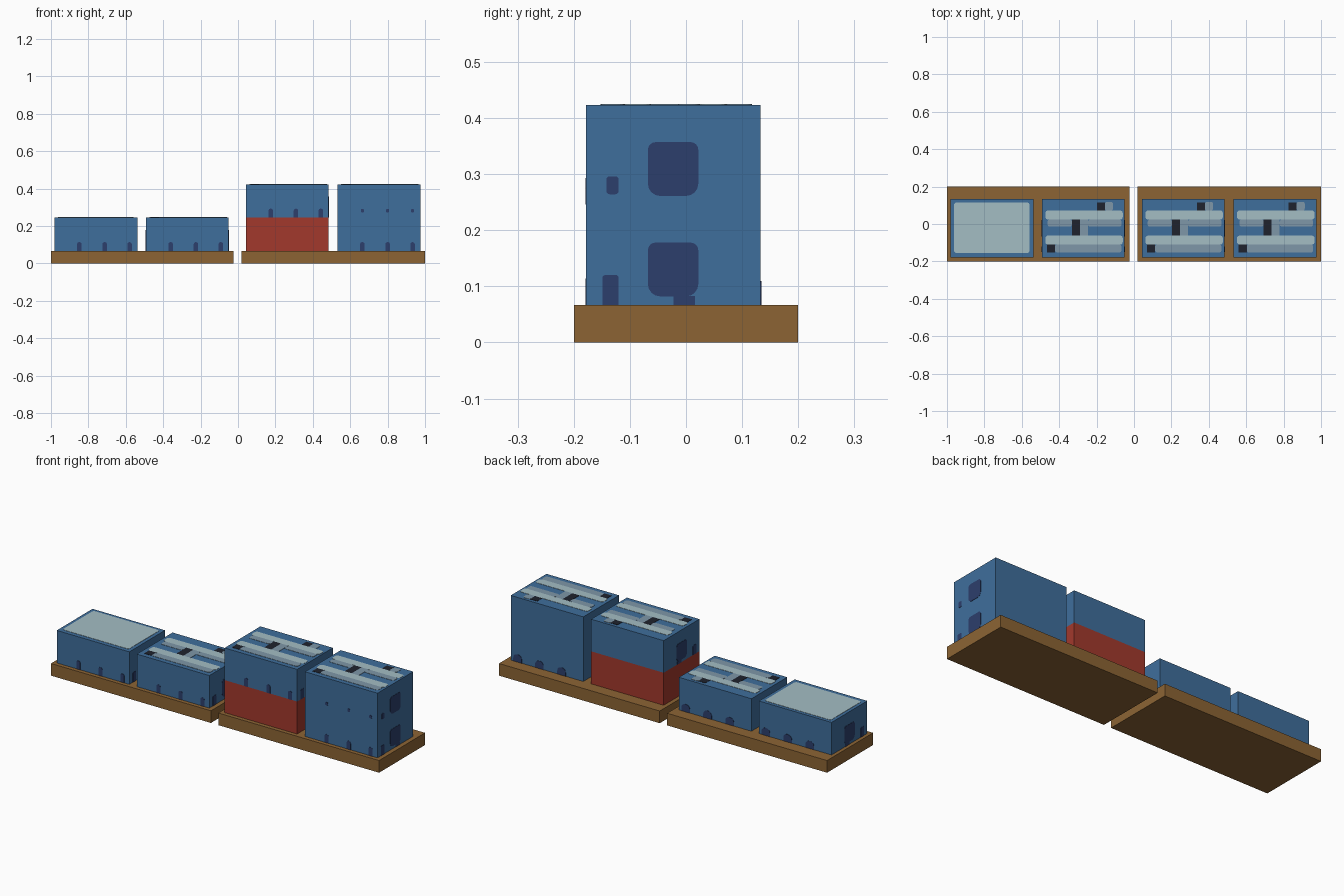
import bpy, bmesh, math
from mathutils import Vector

cube = bpy.data.objects.get("Cube")
if cube:
    bpy.data.objects.remove(cube, do_unlink=True)


def material(name, hex_colour):
    def linear(c):
        return c / 12.92 if c <= 0.04045 else ((c + 0.055) / 1.055) ** 2.4
    rgb = [linear(int(hex_colour[i:i + 2], 16) / 255) for i in (0, 2, 4)]
    m = bpy.data.materials.new(name)
    m.use_nodes = True
    m.diffuse_color = (*rgb, 1)
    bsdf = m.node_tree.nodes["Principled BSDF"]
    bsdf.inputs["Base Color"].default_value = (*rgb, 1)
    bsdf.inputs["Roughness"].default_value = 0.8
    return m


wood = material("wood_brown", "8C6434")
blue = material("crate_blue", "3F6E9C")
red = material("crate_red", "A2392C")
navy = material("navy", "2C3E6C")
pale = material("pale_blue", "A4BDC4")
grey = material("steel_grey", "7E97A8")
black = material("latch_black", "1E222D")


def finish(name, bm, mat):
    bmesh.ops.recalc_face_normals(bm, faces=bm.faces)
    me = bpy.data.meshes.new(name)
    bm.to_mesh(me)
    bm.free()
    me.materials.append(mat)
    ob = bpy.data.objects.new(name, me)
    bpy.context.collection.objects.link(ob)
    return ob


def box(name, mat, x0, x1, y0, y1, z0, z1):
    bm = bmesh.new()
    bmesh.ops.create_cube(bm, size=1)
    for v in bm.verts:
        v.co = Vector(((x0 + x1) / 2 + v.co.x * (x1 - x0),
                       (y0 + y1) / 2 + v.co.y * (y1 - y0),
                       (z0 + z1) / 2 + v.co.z * (z1 - z0)))
    return finish(name, bm, mat)


def plate(name, mat, axis, level, u0, u1, v0, v1, r_low=0.0, r_high=0.0):
    """Thin rounded plate lying in the plane where the given axis equals level."""
    corners = [(u1, v0, -1, 1, r_low, 270), (u1, v1, -1, -1, r_high, 0),
               (u0, v1, 1, -1, r_high, 90), (u0, v0, 1, 1, r_low, 180)]
    outline = []
    for u, v, su, sv, r, start in corners:
        steps = 5 if r else 1
        for i in range(steps):
            a = math.radians(start + (90 * i / 4 if r else 0))
            outline.append((u + su * r + r * math.cos(a), v + sv * r + r * math.sin(a))
                           if r else (u, v))
    half = 0.0015
    place = {"x": lambda u, v, w: (w, u, v),
             "y": lambda u, v, w: (u, w, v),
             "z": lambda u, v, w: (u, v, w)}[axis]
    bm = bmesh.new()
    face = bm.faces.new([bm.verts.new(place(u, v, level - half)) for u, v in outline])
    ext = bmesh.ops.extrude_face_region(bm, geom=[face])
    moved = [g for g in ext["geom"] if isinstance(g, bmesh.types.BMVert)]
    bmesh.ops.translate(bm, verts=moved, vec=Vector(place(0, 0, 2 * half)))
    return finish(name, bm, mat)


BASE, MID, TOP = 0.067, 0.246, 0.423
FRONT, BACK, WIDTH = -0.178, 0.133, 0.442

# Two wooden boards
box("board_right", wood, -1.0, -0.025, -0.2, 0.2, 0, BASE)
box("board_left", wood, 0.02, 1.0, -0.2, 0.2, 0, BASE)

# Crates: name, right edge, bottom, top, levels carrying painted spots, spots on back
crates = [("crate_a", -0.98, BASE, MID, [BASE], True),
          ("crate_b", -0.492, BASE, MID, [BASE], True),
          ("crate_c", 0.043, MID, TOP, [MID], False),
          ("crate_d", 0.533, BASE, TOP, [BASE, MID], True)]

# Red crate under the third blue crate
box("red_crate", red, 0.043, 0.043 + WIDTH, FRONT, BACK, BASE, MID)


def painted_spots(name, x, bottom, level, on_back):
    lowest = level == bottom
    # Large round spots and small marks on both ends
    for side, ex in (("right", x), ("left", x + WIDTH)):
        plate(f"{name}_{side}_spot", navy, "x", ex, -0.068, 0.022,
              level + 0.015, level + 0.111, 0.022, 0.014)
        if lowest:
            plate(f"{name}_{side}_spot_foot", navy, "x", ex, -0.022, 0.016, level, level + 0.016)
            plate(f"{name}_{side}_mark", navy, "x", ex, -0.149, -0.12, level, level + 0.053, 0, 0.005)
        else:
            plate(f"{name}_{side}_mark", navy, "x", ex, -0.142, -0.12,
                  level + 0.018, level + 0.05, 0.006, 0.006)
    # Row of three marks along the front and back
    for i, dx in enumerate((0.132, 0.267, 0.4)):
        c = x + dx
        if lowest:
            plate(f"{name}_front_mark_{i}", navy, "y", FRONT, c - 0.012, c + 0.012,
                  level, level + 0.047, 0, 0.011)
            if on_back:
                plate(f"{name}_back_mark_{i}", navy, "y", BACK, c - 0.026, c + 0.026,
                      level, level + 0.042, 0, 0.024)
        else:
            plate(f"{name}_front_mark_{i}", navy, "y", FRONT, c - 0.008, c + 0.008,
                  level + 0.027, level + 0.045, 0.005, 0.005)


# Lid decoration: part, colour, x from, x to, y from, y to, corner radius
lid = [("strap_back", pale, 0.018, 0.432, 0.024, 0.072, 0.014),
       ("strap_front", pale, 0.018, 0.432, -0.11, -0.062, 0.014),
       ("strap_back_edge_a", grey, 0.03, 0.16, -0.014, 0.024, 0.012),
       ("strap_back_edge_b", grey, 0.246, 0.425, -0.014, 0.024, 0.012),
       ("strap_front_edge", grey, 0.07, 0.425, -0.152, -0.11, 0.012),
       ("latch_back", black, 0.294, 0.337, 0.072, 0.115, 0),
       ("latch_middle", black, 0.16, 0.203, -0.062, 0.024, 0),
       ("latch_front", black, 0.027, 0.07, -0.152, -0.11, 0),
       ("latch_back_edge", grey, 0.337, 0.38, 0.072, 0.118, 0.01),
       ("latch_middle_edge", grey, 0.203, 0.246, -0.062, 0.024, 0)]

for name, x, bottom, top, levels, on_back in crates:
    box(name, blue, x, x + WIDTH, FRONT, BACK, bottom, top)
    for level in levels:
        painted_spots(name, x, bottom, level, on_back)
    if name == "crate_a":
        # Plain pale lid panel
        plate("crate_a_lid_panel", pale, "z", top, x + 0.018, x + 0.422, -0.155, 0.115, 0.014, 0.014)
    else:
        for part, mat, u0, u1, v0, v1, r in lid:
            plate(f"{name}_{part}", mat, "z", top, x + u0, x + u1, v0, v1, r, r)
